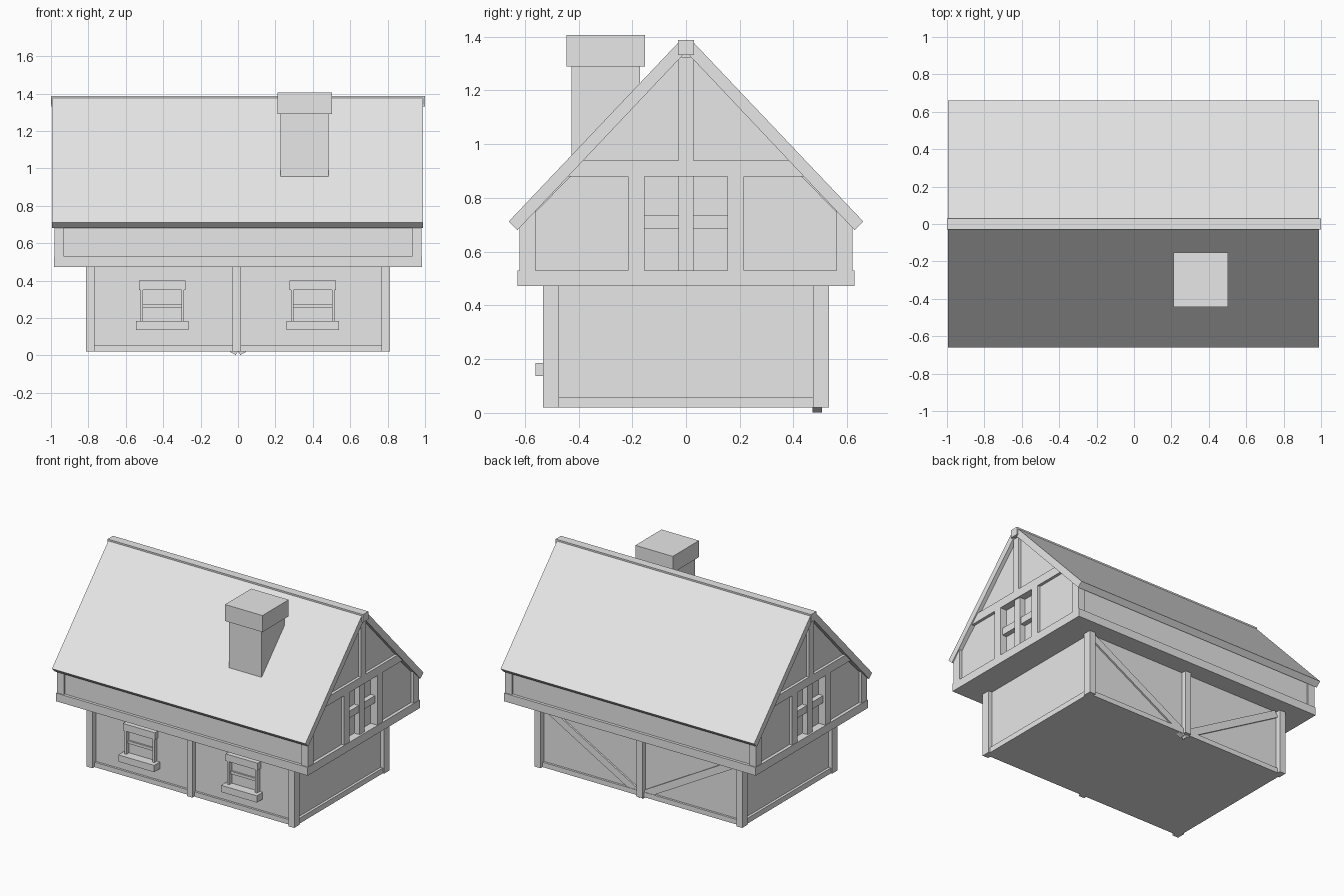
import bpy, math
from mathutils import Matrix

if "Cube" in bpy.data.objects:
    bpy.data.objects.remove(bpy.data.objects["Cube"])

grey = bpy.data.materials.new("plain_grey")
grey.use_nodes = True
grey.diffuse_color = (0.8, 0.8, 0.8, 1)
grey.node_tree.nodes["Principled BSDF"].inputs["Base Color"].default_value = (0.8, 0.8, 0.8, 1)


def prism(name, profile, x0, x1):
    """Extrude a (y, z) outline along x."""
    n = len(profile)
    verts = [(x, y, z) for x in (x0, x1) for y, z in profile]
    faces = [list(range(n)), list(range(n, 2 * n))]
    faces += [[i, (i + 1) % n, n + (i + 1) % n, n + i] for i in range(n)]
    mesh = bpy.data.meshes.new(name)
    mesh.from_pydata(verts, [], faces)
    obj = bpy.data.objects.new(name, mesh)
    bpy.context.collection.objects.link(obj)
    mesh.materials.append(grey)
    import bmesh
    bm = bmesh.new()
    bm.from_mesh(mesh)
    bmesh.ops.recalc_face_normals(bm, faces=bm.faces)
    bm.to_mesh(mesh)
    bm.free()
    return obj


def box(name, x0, x1, y0, y1, z0, z1):
    return prism(name, [(y0, z0), (y1, z0), (y1, z1), (y0, z1)], x0, x1)


SLOPE = 1.058
APEX = 1.344


def under(y):
    """Height of the roof underside."""
    return APEX - SLOPE * abs(y)


# Ground floor
box("lower_walls", -0.785, 0.785, -0.495, 0.495, 0.02, 0.48)
for s in (-1, 1):
    box("long_sill_beam", -0.78, 0.78, s * 0.47, s * 0.51, 0.02, 0.055)
    box("end_sill_beam", s * 0.76, s * 0.803, -0.48, 0.48, 0.02, 0.058)
    box("middle_post", -0.03, 0.015, s * 0.47, s * 0.53, 0.02, 0.48)
    for t in (-1, 1):
        box("corner_post", s * 0.767, s * 0.813, t * 0.473, t * 0.532, 0.02, 0.48)

# Diagonal braces on the back wall
for s in (-1, 1):
    rise, run = 0.43, 0.76
    length = math.hypot(rise, run)
    brace = box("back_brace", 0, length, 0.47, 0.507, -0.025, 0.025)
    turn = Matrix.Rotation(-s * math.atan2(rise, run), 4, "Y")
    flip = Matrix.Rotation(math.pi, 4, "Y") if s < 0 else Matrix()
    brace.data.transform(Matrix.Translation((0, 0, 0.024)) @ turn @ flip)

# Front windows
for cx in (-0.405, 0.4):
    box("window_lintel", cx - 0.125, cx + 0.125, -0.53, -0.49, 0.35, 0.40)
    box("window_ledge", cx - 0.14, cx + 0.14, -0.56, -0.49, 0.137, 0.185)
    for s in (-1, 1):
        box("window_jamb", cx + s * 0.102, cx + s * 0.117, -0.525, -0.49, 0.185, 0.35)
    box("window_bar", cx - 0.102, cx + 0.102, -0.507, -0.49, 0.255, 0.275)

# Upper floor and attic
box("floor_slab", -0.985, 0.985, -0.627, 0.627, 0.472, 0.53)
prism("attic_core", [(-0.607, 0.5), (0.607, 0.5), (0.607, under(0.607)),
                     (0, APEX), (-0.607, under(0.607))], -0.93, 0.93)

# Timber framed gables
for s in (-1, 1):
    inner, panel, face = s * 0.92, s * 0.962, s * 0.982
    w = (APEX - 0.9) / SLOPE
    prism("gable_top_panel", [(-w, 0.9), (w, 0.9), (0, APEX)], inner, panel)
    lo, hi = (APEX - 0.88) / SLOPE, (APEX - 0.94) / SLOPE
    prism("gable_cross_beam", [(-lo, 0.88), (lo, 0.88), (hi, 0.94), (-hi, 0.94)], inner, face)
    box("king_post", inner, face, -0.027, 0.027, 0.94, APEX - 0.02)
    box("gable_window_mullion", inner, s * 0.972, -0.027, 0.027, 0.53, 0.88)
    box("gable_window_bar", inner, s * 0.965, -0.155, 0.155, 0.685, 0.735)
    for t in (-1, 1):
        prism("gable_side_panel", [(t * 0.18, 0.52), (t * 0.6, 0.52), (t * 0.6, under(0.6)),
                                   (t * 0.42, 0.89), (t * 0.18, 0.89)], inner, panel)
        box("gable_window_post", inner, face, t * 0.155, t * 0.215, 0.53, 0.88)
        prism("upper_corner_post", [(t * 0.56, 0.53), (t * 0.62, 0.53), (t * 0.62, under(0.62)),
                                    (t * 0.56, under(0.56))], s * 0.93, face)

# Roof
for t in (-1, 1):
    prism("roof_slope", [(0, APEX), (t * 0.627, under(0.627)), (t * 0.66, 0.712),
                         (0, APEX + 0.066)][:3] + [(t * 0.02, 1.387), (0, 1.387)], -0.995, 0.99)
box("ridge_beam", -1, 1, -0.03, 0.03, 1.332, 1.388)

# Chimney
box("chimney_stack", 0.227, 0.484, -0.427, -0.171, 0.85, 1.30)
box("chimney_cap", 0.21, 0.503, -0.445, -0.152, 1.29, 1.407)
